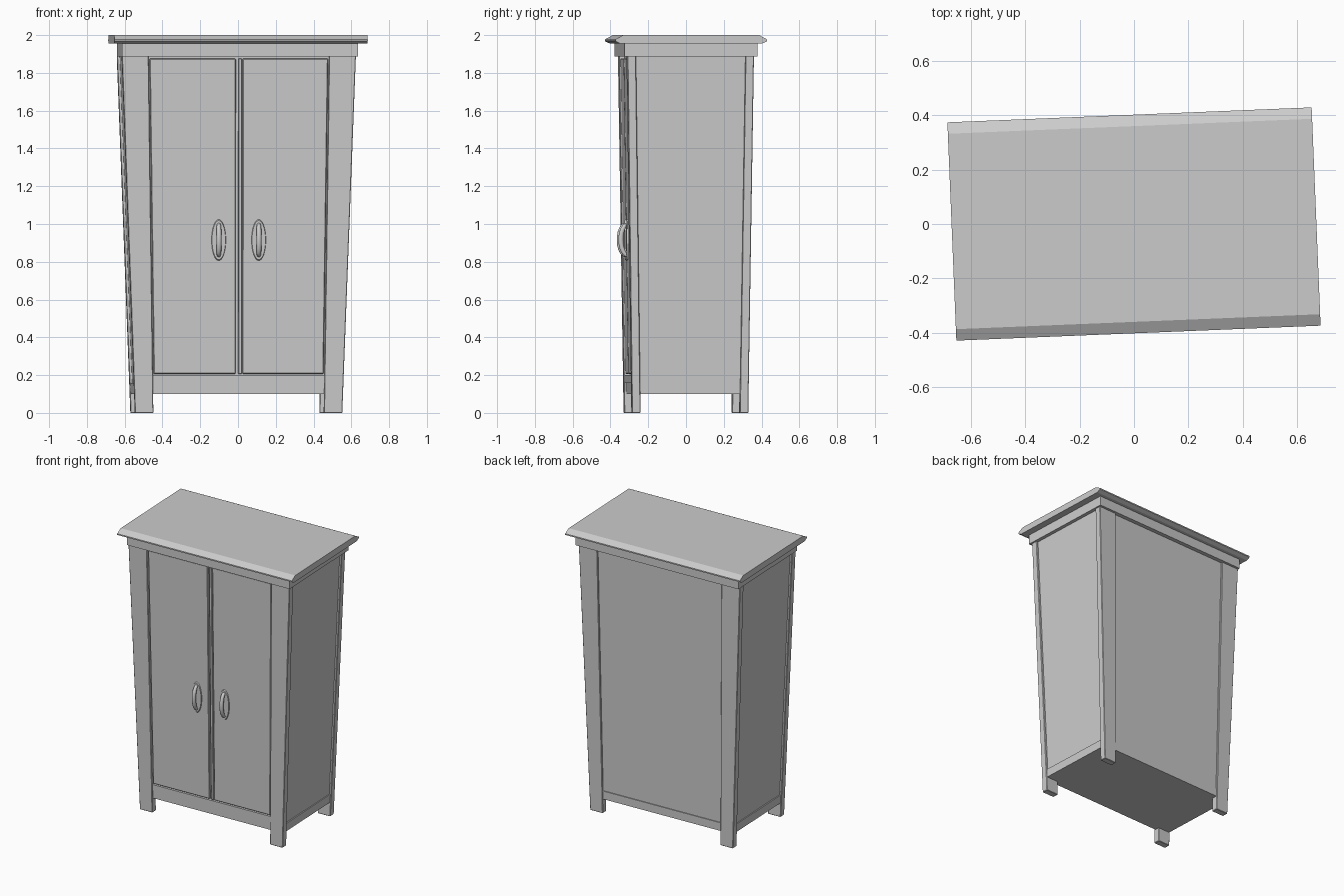
import bpy, bmesh
from math import sin, cos, pi, radians
from mathutils import Matrix

if "Cube" in bpy.data.objects:
    bpy.data.objects.remove(bpy.data.objects["Cube"])

# The whole wardrobe stands turned slightly about z
TURN = Matrix.Rotation(radians(2.35), 4, 'Z')
BODY = TURN @ Matrix.Translation((-0.009, 0, 0))
H = 1.89


# Tapered outlines: half width, half depth, inner edge of legs at height z
def half_w(z): return 0.549 + 0.071 * z / H
def half_d(z): return 0.308 + 0.027 * z / H
def inner(z): return 0.452 + 0.026 * z / H


def finish(name, bm, place):
    bmesh.ops.recalc_face_normals(bm, faces=bm.faces)
    me = bpy.data.meshes.new(name)
    bm.to_mesh(me)
    bm.free()
    ob = bpy.data.objects.new(name, me)
    ob.matrix_world = place
    bpy.context.collection.objects.link(ob)
    return ob


def block(name, z0, z1, rect, bevel=0.0, place=BODY):
    """Tapered box; rect(z) gives x0, x1, y0, y1 at each end."""
    bm = bmesh.new()
    bmesh.ops.create_cube(bm, size=1)
    for v in bm.verts:
        z = z1 if v.co.z > 0 else z0
        x0, x1, y0, y1 = rect(z)
        v.co = (x1 if v.co.x > 0 else x0, y1 if v.co.y > 0 else y0, z)
    if bevel:
        bmesh.ops.bevel(bm, geom=bm.edges[:], offset=bevel, segments=1, affect='EDGES')
    return finish(name, bm, place)


# Legs running full height at the corners
for sx, side in ((-1, 'left'), (1, 'right')):
    for sy, end in ((-1, 'front'), (1, 'back')):
        block(f'{end}_{side}_leg', 0, H, lambda z: (
            sx * (inner(z) if sx > 0 else half_w(z)),
            sx * (half_w(z) if sx > 0 else inner(z)),
            -half_d(z) if sy < 0 else half_d(z) - 0.045,
            -half_d(z) + 0.045 if sy < 0 else half_d(z)), 0.003)

# Carcass with recessed side and back panels, base rails, front bar
block('carcass_panels', 0.15, H, lambda z: (
    -half_w(z) + 0.014, half_w(z) - 0.014, -half_d(z) + 0.03, half_d(z) - 0.012))
block('base_rails', 0.10, 0.158, lambda z: (
    -half_w(z) + 0.006, half_w(z) - 0.006, -half_d(z) + 0.012, half_d(z) - 0.006))
block('front_bar', 0.158, 0.2, lambda z: (
    -inner(z), inner(z), -half_d(z) + 0.006, -half_d(z) + 0.04))

# Doors with a closing strip between them
block('left_door', 0.206, 1.876, lambda z: (
    -inner(z) + 0.005, -0.016, -half_d(z) + 0.008, -half_d(z) + 0.032), 0.004)
block('right_door', 0.206, 1.876, lambda z: (
    0.02, inner(z) - 0.005, -half_d(z) + 0.008, -half_d(z) + 0.032), 0.004)
block('closing_strip', 0.206, 1.876, lambda z: (
    -0.002, 0.017, -half_d(z) + 0.004, -half_d(z) + 0.032), 0.003)

# Frieze below the top
block('frieze', 1.887, 1.957, lambda z: (-0.625, 0.625, -0.352, 0.352),
      place=TURN @ Matrix.Translation((-0.003, 0, 0)))

# Top board: profile with pointed front and back edges, extruded along x
half = [(0.375, 1.955), (0.402, 1.968), (0.402, 1.977), (0.36, 2.0)]
profile = half + [(-y, z) for y, z in reversed(half)]
bm = bmesh.new()
face = bm.faces.new([bm.verts.new((-0.671, y, z)) for y, z in profile])
ext = bmesh.ops.extrude_face_region(bm, geom=[face])
bmesh.ops.translate(bm, vec=(1.342, 0, 0),
                    verts=[g for g in ext['geom'] if isinstance(g, bmesh.types.BMVert)])
finish('top_board', bm, TURN)

# Handles: oval back plate and bowed grip
for sx, side in ((-1, 'left'), (1, 'right')):
    z = 0.915
    place = BODY @ Matrix.Translation((sx * 0.106, -half_d(z) + 0.008, z)) \
        @ Matrix.Rotation(0.014, 4, 'X')
    bm = bmesh.new()
    bmesh.ops.create_cone(bm, cap_ends=True, segments=32, radius1=1, radius2=0.9, depth=0.014,
                          matrix=Matrix.Diagonal((0.04, 1, 0.115, 1)) @ Matrix.Rotation(pi / 2, 4, 'X'))
    plate = finish(f'{side}_handle_plate', bm, place)

    cu = bpy.data.curves.new(f'{side}_handle_grip', 'CURVE')
    cu.dimensions = '3D'
    cu.bevel_depth = 0.013
    cu.bevel_resolution = 3
    cu.use_fill_caps = True
    sp = cu.splines.new('POLY')
    sp.points.add(12)
    for i, p in enumerate(sp.points):
        a = pi * i / 12
        p.co = (0, -0.036 * sin(a), 0.082 * cos(a), 1)
        p.radius = 0.75 + 0.3 * sin(a)
    grip = bpy.data.objects.new(f'{side}_handle_grip', cu)
    grip.matrix_world = place
    bpy.context.collection.objects.link(grip)
